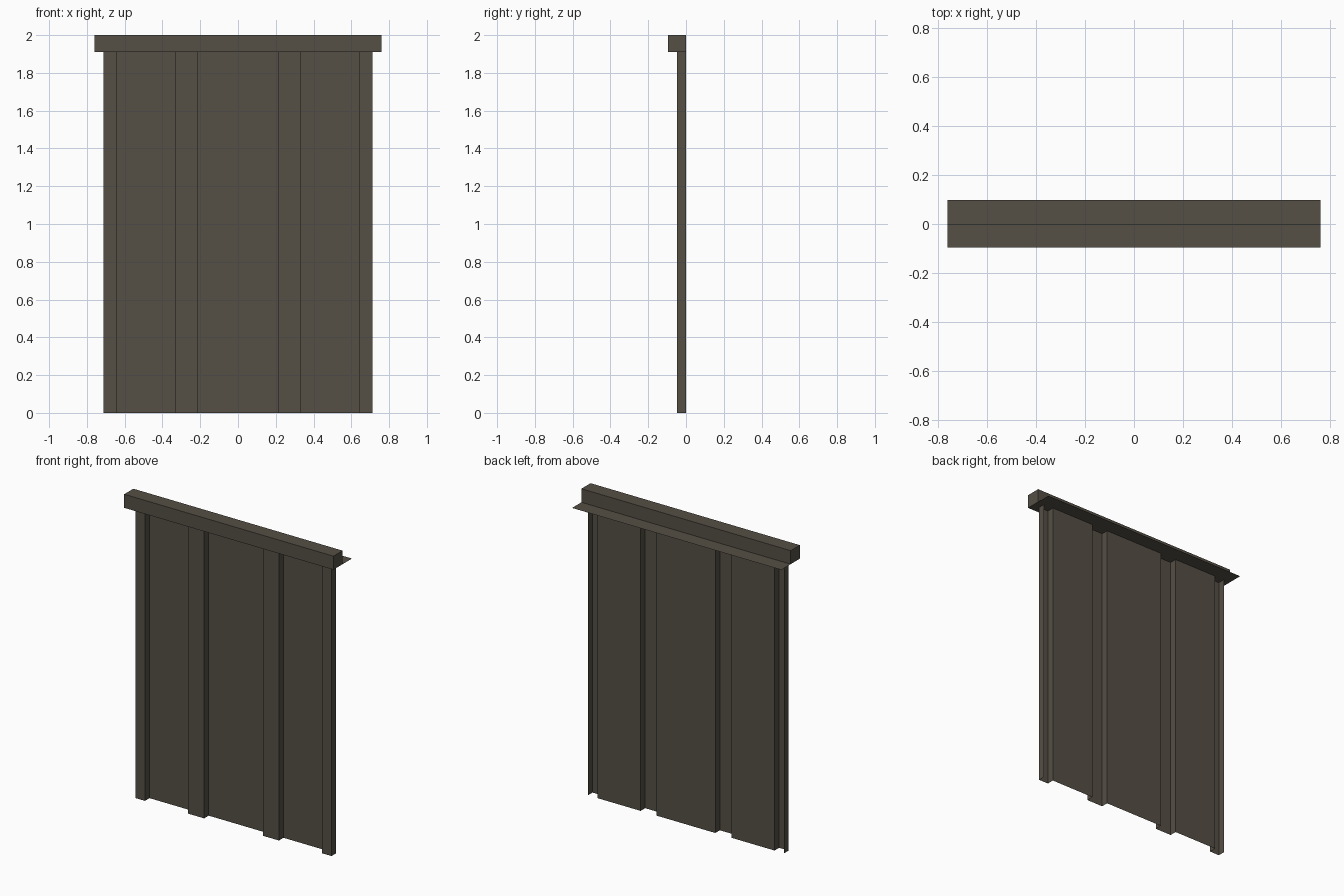
import bpy

if "Cube" in bpy.data.objects:
    bpy.data.objects.remove(bpy.data.objects["Cube"])

H, TOP = 1.911, 2.0        # underside and top of the cap beam
HALF = 0.76                # half length of the cap beam
DEPTH = 0.095              # beam depth in front, flange depth behind
RIB = -0.047               # front plane of the ribs

mat = bpy.data.materials.new("dark weathered metal")
mat.diffuse_color = (0.09, 0.078, 0.06, 1)
mat.use_nodes = True
mat.node_tree.nodes["Principled BSDF"].inputs["Base Color"].default_value = mat.diffuse_color


def make(name, verts, faces):
    me = bpy.data.meshes.new(name)
    me.from_pydata(verts, [], faces)
    me.materials.append(mat)
    ob = bpy.data.objects.new(name, me)
    bpy.context.collection.objects.link(ob)
    return ob


# Corrugated sheet: thin square-wave profile extruded upwards
half = [(0.213, 0), (0.213, RIB), (0.33, RIB), (0.33, 0),
        (0.643, 0), (0.643, RIB), (0.712, RIB), (0.712, 0)]
profile = [(-x, y) for x, y in reversed(half)] + half
n = len(profile)
verts = [(x, y, z) for z in (0, H) for x, y in profile]
make("corrugated_panel", verts,
     [(i, i + 1, n + i + 1, n + i) for i in range(n - 1)])

# Cap beam: closed box along the top front
verts = [(x, y, z) for z in (H, TOP)
         for x, y in ((-HALF, -DEPTH), (HALF, -DEPTH), (HALF, 0), (-HALF, 0))]
make("cap_beam", verts,
     [(3, 2, 1, 0), (4, 5, 6, 7)] +
     [(i, (i + 1) % 4, (i + 1) % 4 + 4, i + 4) for i in range(4)])

# Rear flange: thin sheet level with the underside of the beam
make("rear_flange",
     [(-HALF, 0, H), (HALF, 0, H), (HALF, DEPTH + 0.002, H), (-HALF, DEPTH + 0.002, H)],
     [(0, 1, 2, 3)])
